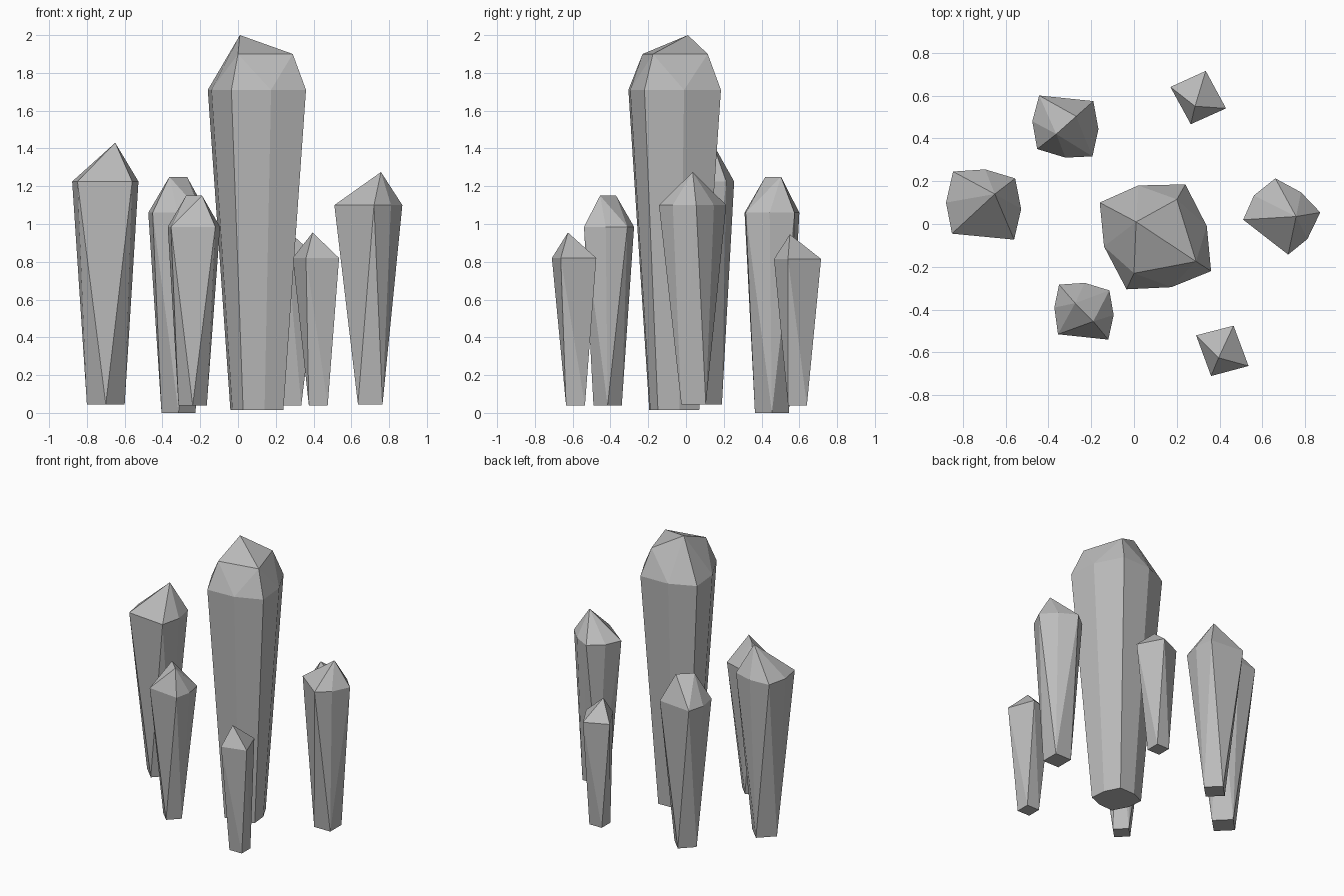
import bpy
import bmesh
from math import radians, cos, sin, tau

# Remove the default cube
default_cube = bpy.data.objects.get("Cube")
if default_cube:
    bpy.data.objects.remove(default_cube, do_unlink=True)

# Single stone colour
GREY = (0.5, 0.5, 0.5, 1)
stone = bpy.data.materials.new("grey_crystal")
stone.use_nodes = True
stone.diffuse_color = GREY
shader = next(n for n in stone.node_tree.nodes if n.type == "BSDF_PRINCIPLED")
shader.inputs["Base Color"].default_value = GREY
shader.inputs["Roughness"].default_value = 0.8


def square_foot(center, half, turned):
    """Four-sided foot: point-forward when turned, otherwise flat to the front."""
    start = 0 if turned else tau / 8
    radius = half if turned else half / cos(tau / 8)
    return [(center[0] + radius * cos(start + tau * i / 4),
             center[1] + radius * sin(start + tau * i / 4)) for i in range(4)]


def shrunken_foot(ring, center, factor):
    """Foot that repeats the shoulder outline at a smaller size."""
    return [(center[0] + (x - center[0]) * factor,
             center[1] + (y - center[1]) * factor) for x, y in ring]


def crystal(name, foot, foot_z, shoulder, shoulder_z, tips):
    """Faceted crystal: the convex skin over a foot, a shoulder ring and its tips."""
    bm = bmesh.new()
    points = [(x, y, foot_z) for x, y in foot]
    points += [(x, y, shoulder_z) for x, y in shoulder]
    points += tips
    for point in points:
        bm.verts.new(point)
    bmesh.ops.convex_hull(bm, input=bm.verts[:])
    loose = [v for v in bm.verts if not v.link_faces]
    bmesh.ops.delete(bm, geom=loose, context="VERTS")
    bmesh.ops.dissolve_limit(bm, angle_limit=radians(1),
                             verts=bm.verts[:], edges=bm.edges[:])
    bmesh.ops.recalc_face_normals(bm, faces=bm.faces[:])
    mesh = bpy.data.meshes.new(name)
    bm.to_mesh(mesh)
    bm.free()
    mesh.materials.append(stone)
    obj = bpy.data.objects.new(name, mesh)
    bpy.context.collection.objects.link(obj)
    return obj


# Tall middle crystal with an eight-sided body and a double-bevelled tip
ring = [(-.16, .1), (.02, .18), (.24, .185), (.34, -.01),
        (.36, -.22), (.175, -.295), (-.035, -.305), (-.14, -.105)]
crystal("main_crystal", shrunken_foot(ring, (.1, -.065), .54), .015, ring, 1.71,
        [(0, -.23, 1.9), (.29, -.175, 1.9), (.2, .115, 1.9), (.01, .01, 2)])

# Crystals on the -x side, standing on turned square feet
crystal("right_crystal", square_foot((-.7, .09), .1, True), .045,
        [(-.845, .245), (-.695, .255), (-.555, .213), (-.527, .07),
         (-.56, -.073), (-.85, -.045), (-.878, .1)], 1.225,
        [(-.65, .14, 1.43)])

crystal("back_right_crystal", square_foot((-.315, .455), .09, True), 0,
        [(-.443, .6), (-.19, .574), (-.166, .443), (-.194, .316),
         (-.32, .31), (-.452, .35), (-.475, .48)], 1.06,
        [(-.363, .42, 1.25), (-.27, .503, 1.25)])

crystal("front_right_crystal", square_foot((-.24, -.415), .075, True), .04,
        [(-.35, -.283), (-.23, -.275), (-.115, -.31), (-.095, -.425),
         (-.12, -.54), (-.355, -.515), (-.372, -.39)], .985,
        [(-.275, -.37, 1.15), (-.19, -.455, 1.15)])

# Crystals on the +x side, standing on square feet
crystal("left_crystal", square_foot((.7, .04), .065, False), .045,
        [(.66, .213), (.78, .148), (.87, .054), (.81, -.07),
         (.72, -.143), (.51, .02), (.56, .133)], 1.1,
        [(.757, .035, 1.275)])

crystal("back_left_crystal", square_foot((.285, .59), .05, False), .04,
        [(.17, .64), (.335, .715), (.43, .54), (.265, .466)], .815,
        [(.285, .55, .945)])

crystal("front_left_crystal", square_foot((.425, -.585), .05, False), .04,
        [(.29, -.52), (.465, -.475), (.535, -.663), (.36, -.71)], .82,
        [(.395, -.625, .955)])
